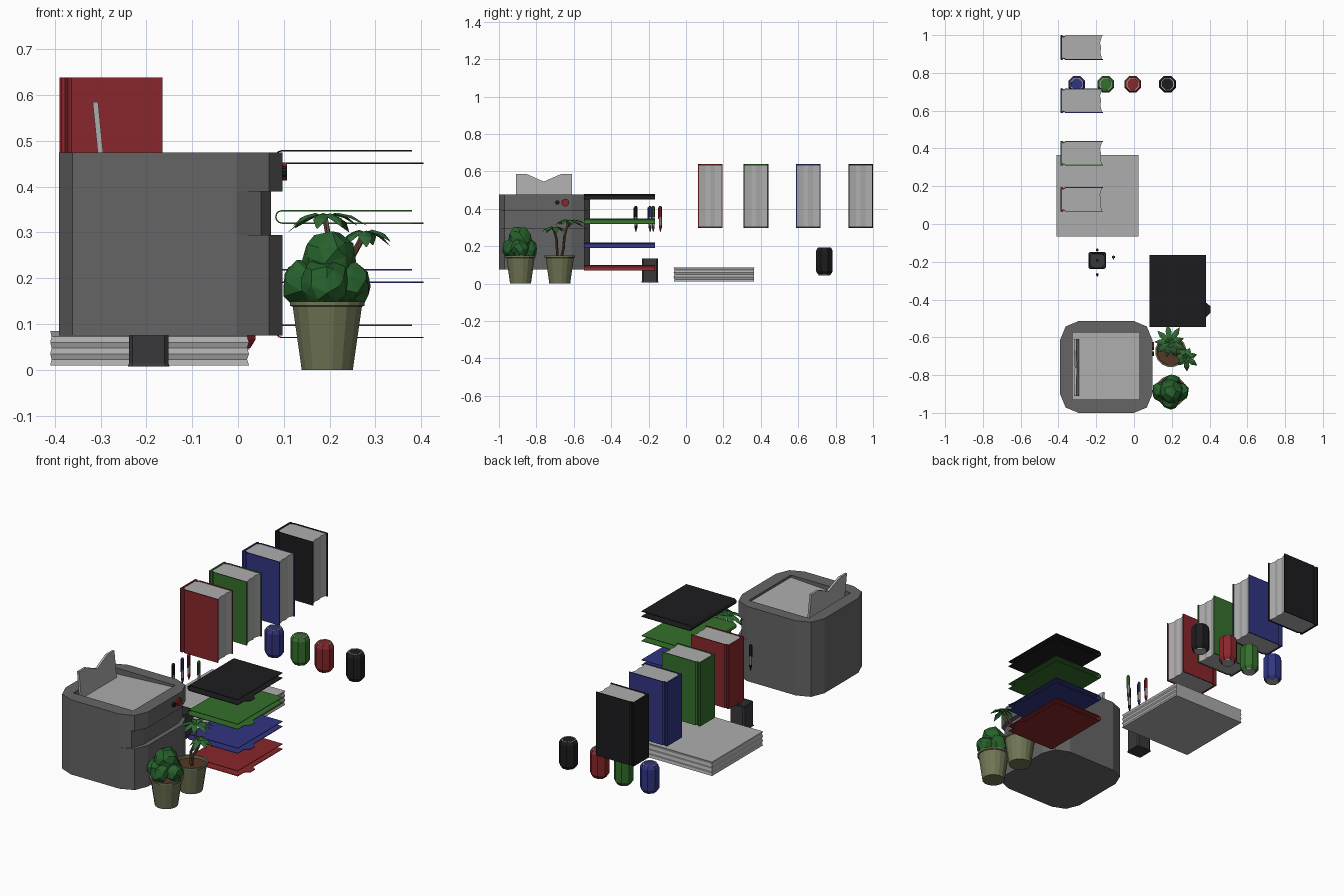
import bpy, bmesh, math, random
from mathutils import Vector, Matrix

if "Cube" in bpy.data.objects:
    bpy.data.objects.remove(bpy.data.objects["Cube"])
random.seed(4)
mats = {}
COL = dict(red=(.25, .02, .025), blue=(.03, .035, .22), green=(.035, .16, .025), black=(.012, .012, .014),
           dark=(.04, .04, .045), body=(.13, .13, .13), light=(.42, .42, .42), pot=(.16, .18, .09),
           soil=(.09, .04, .02), stem=(.12, .07, .04), leaf=(.03, .14, .035), foliage=(.02, .12, .025))


def finish(name, bm, color):
    bmesh.ops.remove_doubles(bm, verts=bm.verts, dist=1e-5)
    bmesh.ops.recalc_face_normals(bm, faces=bm.faces)
    me = bpy.data.meshes.new(name)
    bm.to_mesh(me)
    bm.free()
    ob = bpy.data.objects.new(name, me)
    bpy.context.collection.objects.link(ob)
    if color not in mats:
        mats[color] = bpy.data.materials.new(color)
        mats[color].diffuse_color = (*COL[color], 1)
    me.materials.append(mats[color])
    return ob


def loft(name, rings, color, smooth=False):
    """Closed solid through rings of equal point count."""
    bm = bmesh.new()
    rs = [[bm.verts.new(p) for p in r] for r in rings]
    n = len(rs[0])
    for a, b in zip(rs, rs[1:]):
        for i in range(n):
            bm.faces.new((a[i], a[(i + 1) % n], b[(i + 1) % n], b[i]))
    bm.faces.new(rs[0])
    bm.faces.new(rs[-1])
    return finish(name, bm, color)


def prism(name, pts, axis, lo, hi, color):
    put = {'x': lambda a, b, t: (t, a, b), 'y': lambda a, b, t: (a, t, b), 'z': lambda a, b, t: (a, b, t)}[axis]
    return loft(name, [[put(a, b, t) for a, b in pts] for t in (lo, hi)], color)


def rect(x0, x1, y0, y1):
    return [(x0, y0), (x1, y0), (x1, y1), (x0, y1)]


def lathe(name, prof, n, x, y, color, turn=0.5):
    ang = [2 * math.pi * (i + turn) / n for i in range(n)]
    return loft(name, [[(x + r * math.cos(a), y + r * math.sin(a), z) for a in ang] for r, z in prof], color)


def tube(name, pts, rad, color, n=6):
    rings = []
    for i, p in enumerate(pts):
        d = Vector(pts[min(i + 1, len(pts) - 1)]) - Vector(pts[max(i - 1, 0)])
        q = d.to_track_quat('Z', 'Y')
        rings.append([Vector(p) + q @ Vector((rad * math.cos(a), rad * math.sin(a), 0))
                      for a in (2 * math.pi * k / n for k in range(n))])
    return loft(name, rings, color)


# Printer body: rounded-corner outline, stepped in at the paper slot
cx, cy, h, r = -.147, -.757, .244, .1
outline = []
for k, (sx, sy) in enumerate([(1, 1), (-1, 1), (-1, -1), (1, -1)]):
    for s in range(3):
        a = math.pi / 2 * k + math.pi / 4 * s
        outline.append((cx + sx * (h - r) + r * math.cos(a), cy + sy * (h - r) + r * math.sin(a)))
steps = [(.075, 1), (.295, 1), (.295, .74), (.39, .74), (.39, 1), (.475, 1)]
body = loft("printer_body", [[(x * f if x > 0 else x, y, z) for x, y in outline] for z, f in steps], 'body')
# Sloped output tray cut into the lid
cutter = prism("tray_cutter", [(-.325, .44), (.03, .46), (.03, .55), (-.325, .55)], 'y', -.93, -.575, 'light')
mod = body.modifiers.new("tray", 'BOOLEAN')
mod.object, mod.solver = cutter, 'EXACT'
bpy.context.view_layer.objects.active = body
bpy.ops.object.modifier_apply(modifier="tray")
bpy.data.objects.remove(cutter)
prism("output_tray", [(-.325, .441), (.03, .461), (.03, .463), (-.325, .443)], 'y', -.93, -.575, 'light')
# Notched paper flap leaning back
notch = [(-.91, .44), (-.61, .44), (-.61, .585), (-.67, .585), (-.76, .545), (-.85, .585), (-.91, .585)]
loft("paper_flap", [[(-.297 - .1 * (z - .44) + d, y, z) for y, z in notch] for d in (-.006, .006)], 'light')
# Buttons on the printer front
for name, y, rad, c in (("power_button", -.645, .021, 'red'), ("menu_button", -.688, .012, 'black')):
    ring = [(y + rad * math.cos(a), .433 + rad * math.sin(a)) for a in (math.tau * i / 10 for i in range(10))]
    prism(name, ring, 'x', .09, .107, c)

# Ream of paper with uneven layers
rings = []
for i in range(7):
    j = .004 * (i % 2)
    rings.append([(x, y, .01 + i * .075 / 6) for x, y in rect(-.41 + j * .7, .024 - j, -.066 + j, .365 - j * .7)])
loft("paper_ream", rings, 'light')

# Books: wrapped cover with hinge grooves, page block with hollow fore-edge
outer = [(-.39, .062), (-.386, .066), (-.378, .065), (-.371, .058), (-.364, .065), (-.165, .065)]
inner = [(-.165, .060), (-.362, .060), (-.371, .053), (-.382, .056)]
half = outer + inner
cover = half + [(x, -y) for x, y in reversed(half)]
pages = [(-.382, -.053), (-.371, -.053), (-.362, -.06), (-.17, -.06), (-.178, -.025), (-.174, 0),
         (-.18, .025), (-.17, .06), (-.362, .06), (-.371, .053), (-.382, .053)]
for y0, c in ((.13, 'red'), (.374, 'green'), (.653, 'blue'), (.934, 'black')):
    prism(c + "_book_cover", [(x, y + y0) for x, y in cover], 'z', .298, .638, c)
    prism(c + "_book_pages", [(x, y + y0) for x, y in pages], 'z', .302, .634, 'light')

# Drink cans, eight-sided
for x, c in ((-.303, 'blue'), (-.149, 'green'), (-.006, 'red'), (.178, 'black')):
    lathe(c + "_can", [(.036, .048), (.048, .066), (.048, .176), (.038, .192)], 8, x, .74, c)
    lathe(c + "_can_lid", [(.037, .188), (.037, .194), (.032, .194), (.031, .19)], 8, x, .74, 'light')
    lathe(c + "_can_base", [(.033, .044), (.035, .05)], 8, x, .74, 'light')

# Pen holder: open square cup with flared foot
cup = [(.046, .007), (.043, .014), (.043, .135), (.037, .135), (.035, .02)]
loft("pen_holder", [[(-.195 + x, -.193 + y, z) for x, y in
                     [(s, s - .008), (s - .008, s), (.008 - s, s), (-s, s - .008),
                      (-s, .008 - s), (.008 - s, -s), (s - .008, -s), (s, .008 - s)]] for s, z in cup], 'dark')
# Pens: barrel, coloured tip and cap, clip
for x, y, c in ((-.195, -.268, 'black'), (-.195, -.192, 'blue'), (-.195, -.137, 'red'), (-.109, -.175, 'green')):
    lathe(c + "_pen_barrel", [(.0075, .3), (.0075, .36)], 6, x, y, 'light')
    lathe(c + "_pen_tip", [(.001, .275), (.003, .283), (.0078, .3), (.0078, .31)], 6, x, y, c)
    lathe(c + "_pen_cap", [(.0085, .355), (.0085, .408), (.005, .416)], 6, x, y, c)
    prism(c + "_pen_clip", rect(x - .002, x + .002, y - .013, y - .006), 'z', .345, .408, c)

# Folders: folded sheet with a tab on the lower leaf
for z, c in ((.069, 'red'), (.19, 'blue'), (.319, 'green'), (.45, 'black')):
    arc = [(math.pi / 2 + math.pi * i / 6) for i in range(7)]
    out = [(.096 + .015 * math.cos(a), z + .015 + .015 * math.sin(a)) for a in arc]
    inn = [(.096 + .012 * math.cos(a), z + .015 + .012 * math.sin(a)) for a in reversed(arc)]
    sheet = [(.38, z + .03)] + out + [(.38, z), (.38, z + .003)] + inn + [(.38, z + .027)]
    prism(c + "_folder", sheet, 'y', -.545, -.165, c)
    prism(c + "_folder_tab", [(.38, -.495), (.405, -.47), (.405, -.435), (.38, -.415)], 'z', z, z + .003, c)

# Plant pots with soil
for name, x, y in (("bush", .195, -.885), ("palm", .195, -.675)):
    lathe(name + "_pot", [(.057, 0), (.077, .138), (.083, .14), (.083, .149), (.074, .149), (.072, .125)],
          16, x, y, 'pot')
    lathe(name + "_soil", [(.071, .12), (.073, .135)], 16, x, y, 'soil')

# Bush: faceted clumps
clumps = [(.195, -.885, .24, .064), (.145, -.89, .19, .052), (.243, -.89, .185, .048),
          (.19, -.93, .19, .053), (.2, -.845, .185, .05)]
for i, (x, y, z, rad) in enumerate(clumps):
    bm = bmesh.new()
    turn = Matrix.Translation((x, y, z)) @ Matrix.Rotation(i * 1.3, 4, (1, 2, 3))
    bmesh.ops.create_icosphere(bm, subdivisions=2, radius=rad, matrix=turn)
    for v in bm.verts:
        v.co += Vector([random.uniform(-.13, .13) * rad for _ in range(3)])
    finish(f"bush_clump_{i}", bm, 'foliage')

# Palm: two bent stems, each with a crown of folded drooping leaves
stems = [("tall", [(.19, -.67, .12), (.18, -.655, .19), (.205, -.65, .25), (.19, -.628, .332)], .092, 9),
         ("short", [(.205, -.685, .12), (.215, -.69, .19), (.24, -.69, .23), (.275, -.708, .295)], .068, 7)]
for name, path, length, count in stems:
    tube(name + "_palm_stem", path, .007, 'stem')
    bm = bmesh.new()
    top = Vector(path[-1])
    for k in range(count):
        a = math.tau * k / count + .3
        ln = length * random.uniform(.8, 1.08)
        out, side = Vector((math.cos(a), math.sin(a), 0)), Vector((-math.sin(a), math.cos(a), 0))
        lift = random.uniform(-.006, .012)
        rows = []
        for t, w, z in ((0, .003, 0), (.3, .013, .008), (.65, .015, -.002), (1, .001, -.026)):
            c = top + out * ln * t + Vector((0, 0, z + lift * t))
            rows.append([bm.verts.new(c + side * w * s + Vector((0, 0, -.3 * w * abs(s)))) for s in (-1, 0, 1)])
        for p, q in zip(rows, rows[1:]):
            for s in (0, 1):
                bm.faces.new((p[s], p[s + 1], q[s + 1], q[s]))
    finish(name + "_palm_leaves", bm, 'leaf')

for m in bpy.data.materials:
    if m.users and not m.is_grease_pencil:
        m.use_nodes = True
        m.node_tree.nodes["Principled BSDF"].inputs["Base Color"].default_value = m.diffuse_color
